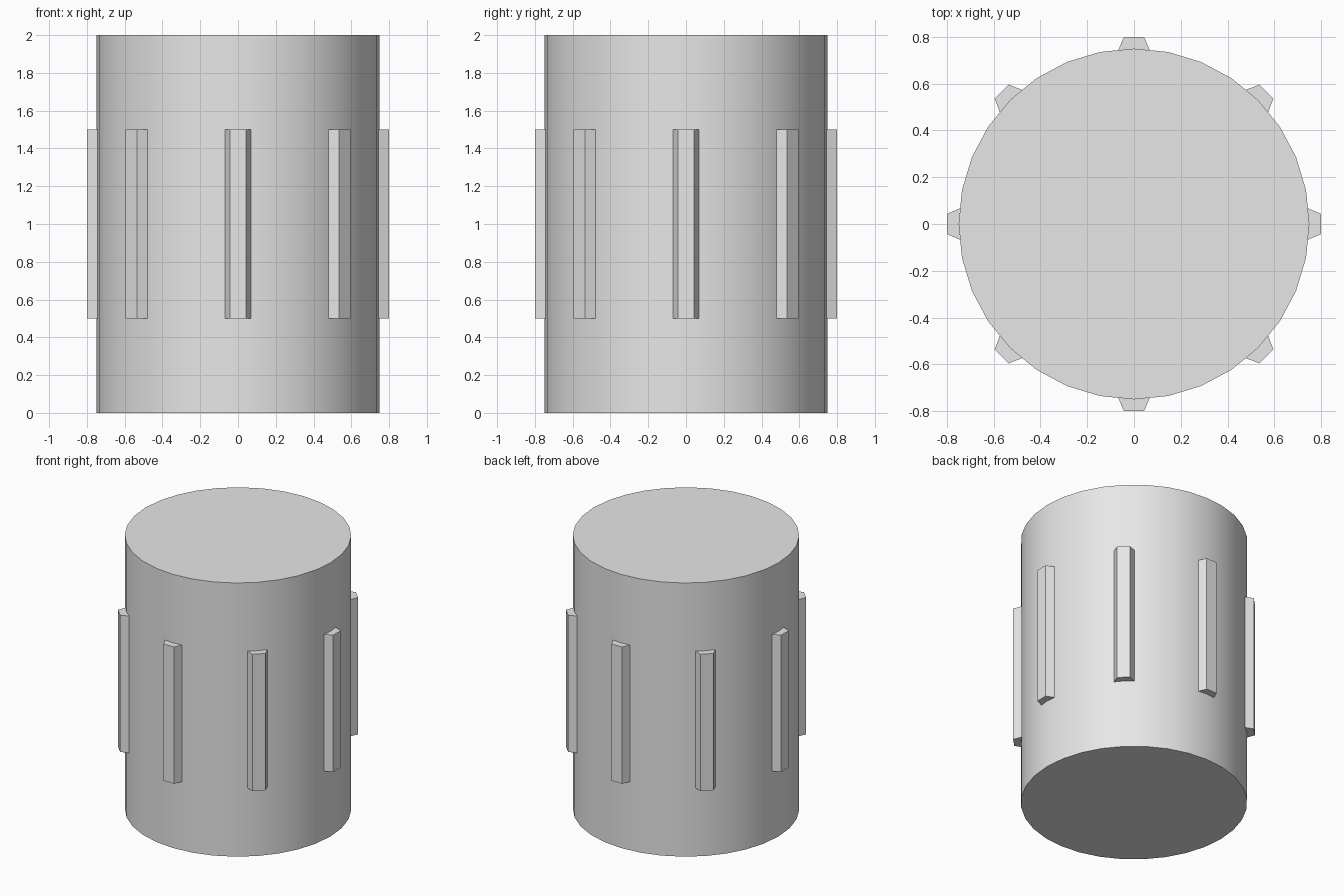
import bpy, bmesh, math
from mathutils import Matrix

cube = bpy.data.objects.get("Cube")
if cube:
    bpy.data.objects.remove(cube, do_unlink=True)

grey = bpy.data.materials.new("plain grey")
grey.use_nodes = True
colour = (0.8, 0.8, 0.8, 1)
grey.diffuse_color = colour
grey.node_tree.nodes["Principled BSDF"].inputs["Base Color"].default_value = colour

# Drum body, rounded sides with crisp rims
bpy.ops.mesh.primitive_cylinder_add(vertices=32, radius=0.75, depth=2, location=(0, 0, 1))
drum = bpy.context.object
drum.name = "drum"
drum.data.materials.append(grey)
bpy.ops.object.shade_smooth_by_angle(angle=math.radians(30))

# Tapered upright rib, extruded from its cross-section
def make_rib(name, angle):
    bm = bmesh.new()
    profile = [(0.74, -0.069), (0.8, -0.043), (0.8, 0.043), (0.74, 0.069)]
    base = bm.faces.new([bm.verts.new((x, y, 0.5)) for x, y in profile])
    top = bmesh.ops.extrude_face_region(bm, geom=[base])["geom"]
    bmesh.ops.translate(bm, vec=(0, 0, 1),
                        verts=[v for v in top if isinstance(v, bmesh.types.BMVert)])
    bmesh.ops.recalc_face_normals(bm, faces=bm.faces)
    bm.transform(Matrix.Rotation(angle, 4, "Z"))
    mesh = bpy.data.meshes.new(name)
    bm.to_mesh(mesh)
    bm.free()
    mesh.materials.append(grey)
    bpy.context.collection.objects.link(bpy.data.objects.new(name, mesh))

# Eight ribs evenly spaced around the drum
for i in range(8):
    make_rib(f"rib_{i + 1}", i * math.tau / 8)
